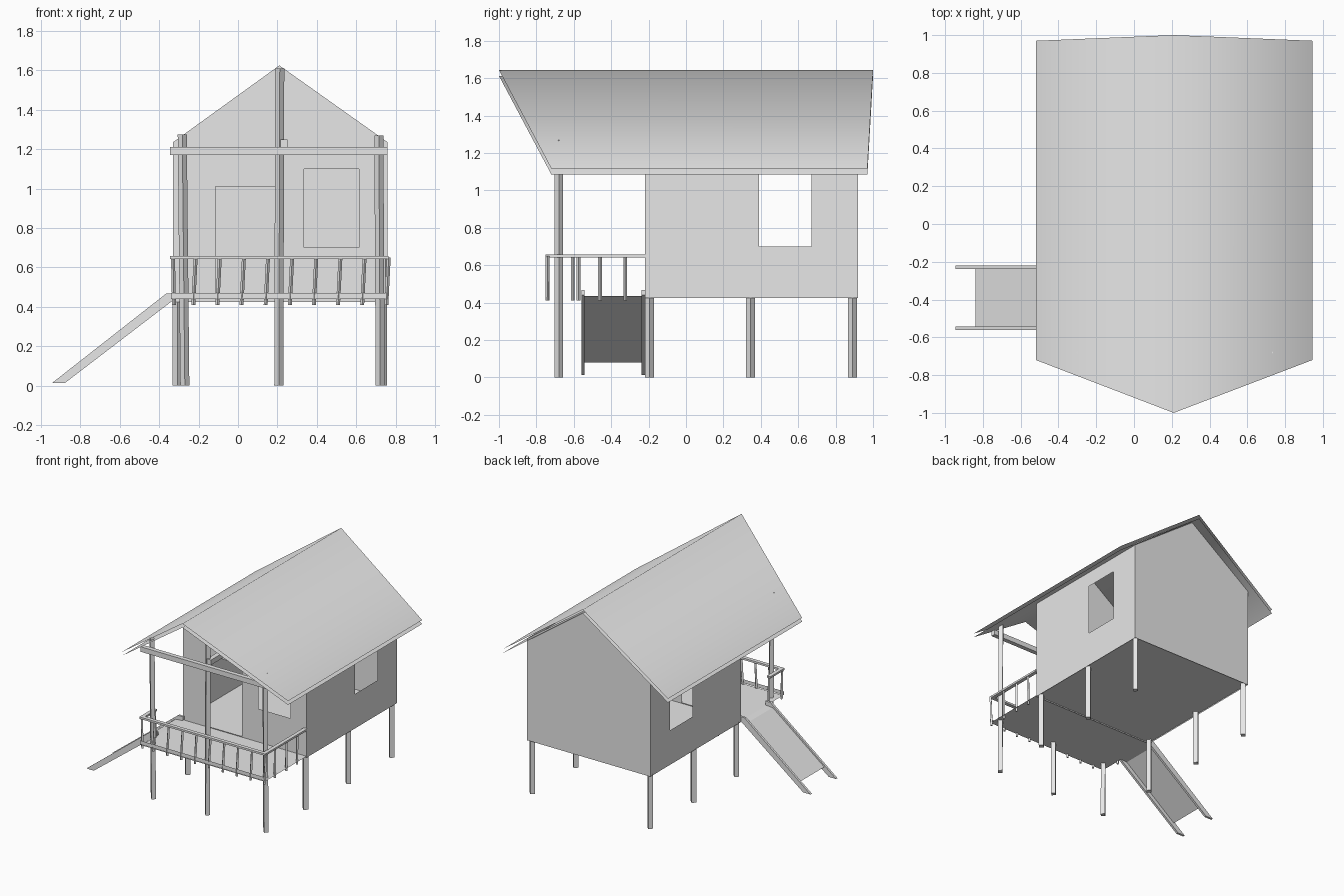
import bpy
import bmesh
from mathutils import Vector

cube = bpy.data.objects.get("Cube")
if cube:
    bpy.data.objects.remove(cube, do_unlink=True)

GREY = (0.8, 0.8, 0.8, 1)
grey = bpy.data.materials.new("plain_grey")
grey.use_nodes = True
grey.diffuse_color = GREY
grey.node_tree.nodes["Principled BSDF"].inputs["Base Color"].default_value = GREY

LEFT, RIGHT, MID = -0.33, 0.76, 0.21
PORCH, FRONT, BACK = -0.75, -0.22, 0.92
FLOOR, EAVE, PEAK = 0.435, 1.235, 1.625


def finish(name, bm, smooth=False):
    mesh = bpy.data.meshes.new(name)
    bm.to_mesh(mesh)
    bm.free()
    for poly in mesh.polygons:
        poly.use_smooth = smooth
    mesh.materials.append(grey)
    obj = bpy.data.objects.new(name, mesh)
    bpy.context.collection.objects.link(obj)
    return obj


def sheet(name, *quads, smooth=False):
    bm = bmesh.new()
    for quad in quads:
        bm.faces.new([bm.verts.new(p) for p in quad])
    bmesh.ops.remove_doubles(bm, verts=bm.verts, dist=0.0005)
    return finish(name, bm, smooth)


def rect(a0, a1, z0, z1):
    return [(a0, z0), (a1, z0), (a1, z1), (a0, z1)]


def wall(name, place, outline, *holes):
    """Thin wall with openings; place maps (along, z) to 3D."""
    bm = bmesh.new()
    edges = []
    for loop in (outline, *holes):
        verts = [bm.verts.new(place(a, z)) for a, z in loop]
        edges += [bm.edges.new((v, verts[i - 1])) for i, v in enumerate(verts)]
    bmesh.ops.triangle_fill(bm, edges=edges, use_beauty=True)
    return finish(name, bm)


def box(name, x0, x1, y0, y1, z0, z1):
    bm = bmesh.new()
    bmesh.ops.create_cube(bm, size=1)
    for v in bm.verts:
        v.co = ((x0 + x1) / 2 + v.co.x * (x1 - x0),
                (y0 + y1) / 2 + v.co.y * (y1 - y0),
                (z0 + z1) / 2 + v.co.z * (z1 - z0))
    return finish(name, bm)


def pole(name, bottom, top, radius):
    """Four-sided pole set cornerwise, possibly leaning."""
    bm = bmesh.new()
    rings = []
    for centre in (bottom, top):
        rings.append([bm.verts.new(Vector(centre) + Vector((dx, dy, 0)) * radius)
                      for dx, dy in ((1, 0), (0, 1), (-1, 0), (0, -1))])
    low, high = rings
    for i in range(4):
        bm.faces.new((low[i - 1], low[i], high[i], high[i - 1]))
    bm.faces.new(low[::-1])
    bm.faces.new(high)
    return finish(name, bm)


# Floor and porch deck
sheet("floor", [(LEFT, PORCH, FLOOR), (RIGHT, PORCH, FLOOR),
                (RIGHT, BACK, FLOOR), (LEFT, BACK, FLOOR)])
sheet("deck_front_edge", [(-0.34, PORCH, 0.44), (RIGHT, PORCH, 0.44),
                          (RIGHT, PORCH, 0.47), (-0.34, PORCH, 0.47)])

# Walls with door and window openings
BASE = 0.425
gable = [(LEFT, BASE), (RIGHT, BASE), (RIGHT, EAVE), (MID, PEAK), (LEFT, EAVE)]
wall("front_wall", lambda a, z: (a, FRONT, z), gable,
     rect(-0.115, 0.19, 0.44, 1.01), rect(0.335, 0.615, 0.70, 1.10))
wall("back_wall", lambda a, z: (a, BACK, z), gable)
for side, x in (("right", LEFT), ("left", RIGHT)):
    wall(side + "_wall", lambda a, z, x=x: (x, a, z),
         rect(FRONT, BACK, BASE, EAVE), rect(0.39, 0.67, 0.70, 1.10))

# Roof: two thin layers folded at a pointed ridge
for name, drop in (("roof_top_layer", 0), ("roof_under_layer", 0.031)):
    front_tip, back_tip = (MID, -1, 1.643 - drop), (MID, 1, 1.643 - drop)
    slopes = []
    for x in (-0.52, 0.945):
        quad = [front_tip, (x, -0.72, 1.116 - drop), (x, 0.97, 1.116 - drop), back_tip]
        slopes.append(quad if x > 0 else quad[::-1])
    sheet(name, *slopes, smooth=True)

# Porch posts reach the roof, legs stop at the floor
for side, low, high, top in (("right", -0.27, -0.283, 1.275),
                             ("middle", 0.207, 0.212, 1.61),
                             ("left", 0.722, 0.715, 1.27)):
    pole("porch_post_" + side, (low, -0.68, 0), (high, -0.68, top), 0.023)
for side, x in (("right", -0.308), ("left", 0.732)):
    for row, y in (("front", -0.195), ("middle", 0.345), ("back", 0.89)):
        pole(f"leg_{side}_{row}", (x, y, 0), (x, y, FLOOR), 0.025)

# Porch roof beams
box("porch_beam", -0.345, RIGHT, -0.735, -0.70, 1.17, 1.21)
box("ridge_tie", 0.215, 0.252, -0.70, FRONT, 1.21, 1.25)

# Railing
box("rail_front", -0.345, 0.765, PORCH, -0.72, 0.642, 0.657)
box("rail_left", 0.735, 0.765, -0.72, FRONT, 0.642, 0.657)
box("rail_right", -0.345, -0.315, -0.72, -0.57, 0.642, 0.657)
for i in range(9):
    x = -0.215 + i * 0.1225
    pole("front_baluster", (x - 0.012, -0.742, 0.41), (x, -0.74, 0.65), 0.01)
for y in (-0.605, -0.46, -0.325):
    pole("left_baluster", (0.748, y, 0.41), (0.75, y, 0.65), 0.01)
for y in (-0.74, -0.575):
    pole("right_baluster", (-0.325, y, 0.41), (-0.33, y, 0.65), 0.01)

# Ramp with two side boards
sheet("ramp_plank", [(-0.84, -0.55, 0.08), (-0.84, -0.235, 0.08),
                     (-0.385, -0.235, 0.432), (-0.385, -0.55, 0.432)],
      [(-0.385, -0.55, 0.432), (-0.385, -0.235, 0.432),
       (LEFT, -0.235, FLOOR), (LEFT, -0.55, FLOOR)])
profile = [(-0.945, 0.012), (-0.88, 0.012), (-0.32, 0.44), (-0.32, 0.468), (-0.363, 0.468)]
for name, y in (("ramp_side_front", -0.56), ("ramp_side_back", -0.237)):
    bm = bmesh.new()
    face = bm.faces.new([bm.verts.new((x, y, z)) for x, z in profile])
    extruded = bmesh.ops.extrude_face_region(bm, geom=[face], use_keep_orig=True)
    moved = [g for g in extruded["geom"] if isinstance(g, bmesh.types.BMVert)]
    bmesh.ops.translate(bm, verts=moved, vec=(0, 0.018, 0))
    bmesh.ops.recalc_face_normals(bm, faces=bm.faces)
    finish(name, bm)
